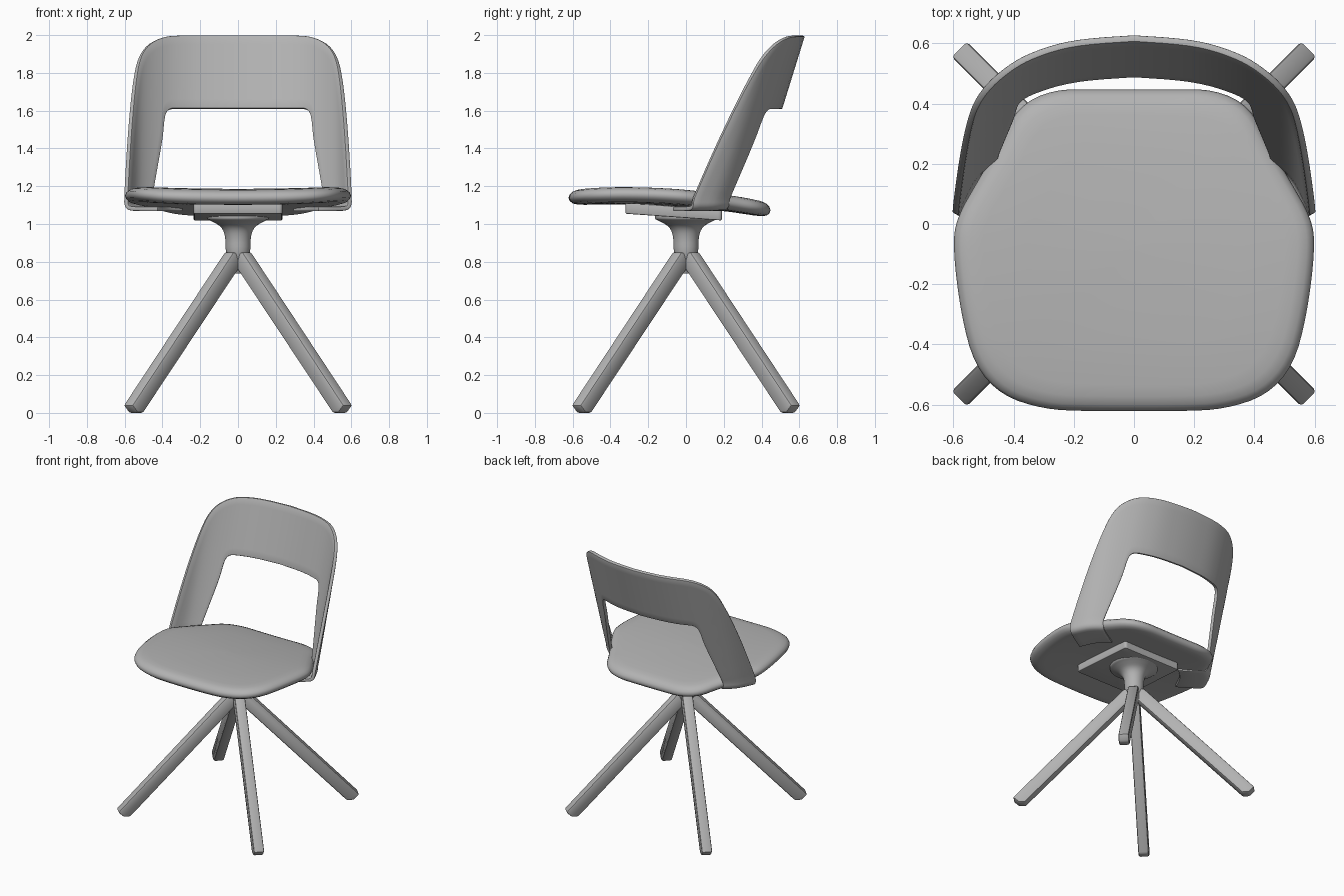
import bpy
import bmesh
import math
from mathutils import Vector, Matrix

cube = bpy.data.objects.get("Cube")
if cube:
    bpy.data.objects.remove(cube, do_unlink=True)

grey = bpy.data.materials.new("warm_grey")
grey.use_nodes = True
colour = (0.45, 0.45, 0.45, 1)
grey.diffuse_color = colour
grey.node_tree.nodes["Principled BSDF"].inputs["Base Color"].default_value = colour


def round_off(points, times=2, closed=False):
    """Corner cutting of a list of equal-length tuples."""
    pts = [Vector(p) for p in points]
    for _ in range(times):
        pairs = list(zip(pts, pts[1:] + pts[:1] if closed else pts[1:]))
        cut = []
        for a, b in pairs:
            cut += [a * 0.75 + b * 0.25, a * 0.25 + b * 0.75]
        pts = cut if closed else [pts[0]] + cut[1:-1] + [pts[-1]]
    return pts


def make_object(name, bm):
    mesh = bpy.data.meshes.new(name)
    bm.to_mesh(mesh)
    bm.free()
    mesh.materials.append(grey)
    obj = bpy.data.objects.new(name, mesh)
    bpy.context.scene.collection.objects.link(obj)
    return obj


def loft(name, rings):
    """Skin closed rings of points and cap both ends."""
    bm = bmesh.new()
    loops = [[bm.verts.new(p) for p in ring] for ring in rings]
    n = len(loops[0])
    for a, b in zip(loops, loops[1:]):
        for i in range(n):
            j = (i + 1) % n
            bm.faces.new((a[i], a[j], b[j], b[i]))
    bm.faces.new(loops[0][::-1])
    bm.faces.new(loops[-1])
    bmesh.ops.recalc_face_normals(bm, faces=bm.faces)
    return make_object(name, bm)


def finish(obj, bevel=0.0, angle=35):
    if bevel:
        mod = obj.modifiers.new("bevel", "BEVEL")
        mod.width, mod.segments = bevel, 2
        mod.limit_method, mod.angle_limit = "ANGLE", math.radians(40)
    bpy.ops.object.select_all(action="DESELECT")
    obj.select_set(True)
    bpy.context.view_layer.objects.active = obj
    for mod in list(obj.modifiers):
        bpy.ops.object.modifier_apply(modifier=mod.name)
    bpy.ops.object.shade_smooth_by_angle(angle=math.radians(angle))


# Seat: rounded outline, padded edge, gently dished and sloping to the back
half = [(0.16, -0.622), (0.3, -0.615), (0.44, -0.57), (0.53, -0.47), (0.575, -0.3),
        (0.602, -0.08), (0.59, 0.02), (0.515, 0.15), (0.45, 0.26),
        (0.385, 0.39), (0.27, 0.447), (0.12, 0.447)]
outline = round_off(half + [(-x, y) for x, y in reversed(half)], 2, True)


def seat_ring(scale, height):
    ring = []
    for p in outline:
        x, y = p.x * scale, (p.y + 0.08) * scale - 0.08
        mid = 1.13 - 0.082 * y - 0.109 * y * y + 0.04 * x * x
        ring.append((x, y, mid + 0.041 * height))
    return ring


edge = [(0.02, 1), (0.3, 1), (0.6, 1), (0.84, 1), (0.91, 0.94), (0.96, 0.75), (0.99, 0.4)]
section = [(s, -h) for s, h in edge] + [(1, 0)] + edge[::-1]
finish(loft("seat", [seat_ring(s, h) for s, h in section]), angle=60)

# Backrest: bent sheet whose arms run down and fold under the seat
plan = round_off([(0, 0.618), (0.2, 0.605), (0.35, 0.56), (0.46, 0.495),
                  (0.53, 0.435), (0.56, 0.385), (0.595, 0.305)])


def plan_y(x):
    for a, b in zip(plan, plan[1:]):
        if x <= b.x:
            return a.y + (b.y - a.y) * (x - a.x) / (b.x - a.x)
    return plan[-1].y


# outer x, outer z, inner x, inner z, inward shift
stations = round_off([
    (0, 1.997, 0, 1.61, 0), (0.17, 1.997, 0.17, 1.61, 0), (0.3, 1.997, 0.31, 1.61, 0),
    (0.4, 1.99, 0.36, 1.61, 0), (0.48, 1.95, 0.385, 1.59, 0),
    (0.525, 1.88, 0.395, 1.54, 0), (0.547, 1.77, 0.4, 1.47, 0),
    (0.565, 1.6, 0.415, 1.38, 0), (0.58, 1.4, 0.435, 1.27, 0),
    (0.595, 1.13, 0.46, 1.13, 0), (0.595, 1.095, 0.46, 1.095, 0.004),
    (0.595, 1.08, 0.46, 1.08, 0.03), (0.595, 1.08, 0.46, 1.08, 0.2)])
bm = bmesh.new()
rows = []
steps = 8
for xo, zo, xi, zi, shift in stations:
    row = []
    for k in range(steps + 1):
        t = k / steps
        x, z = xo + (xi - xo) * t, zo + (zi - zo) * t
        y = plan_y(x) - 0.31 * (2 - max(z, 1.13))
        row.append(bm.verts.new((x - 0.85 * shift, y - 0.53 * shift, z)))
    rows.append(row)
for a, b in zip(rows, rows[1:]):
    for k in range(steps):
        bm.faces.new((a[k], a[k + 1], b[k + 1], b[k]))
backrest = make_object("backrest", bm)
backrest.modifiers.new("mirror", "MIRROR")
shell = backrest.modifiers.new("thickness", "SOLIDIFY")
shell.thickness, shell.offset = 0.024, 0
finish(backrest, 0.006)

# Mounting plate under the seat, tilted with it
plate_outline = round_off([(0.235, -0.32), (0.235, -0.28), (0.235, 0.15), (0.235, 0.19),
                           (0.2, 0.19), (-0.2, 0.19), (-0.235, 0.19), (-0.235, 0.15),
                           (-0.235, -0.28), (-0.235, -0.32), (-0.2, -0.32), (0.2, -0.32)],
                          2, True)
plate = [[(p.x, p.y, z - 0.07 * p.y) for p in plate_outline] for z in (1.032, 1.09)]
finish(loft("mounting_plate", plate), 0.006)

# Turned hub flaring up to the plate
profile = round_off([(0.018, 0.737), (0.04, 0.78), (0.066, 0.85), (0.066, 0.93),
                     (0.085, 0.985), (0.14, 1.015), (0.165, 1.025), (0.165, 1.05)])
turns = [math.tau * i / 40 for i in range(40)]
finish(loft("hub", [[(r * math.cos(a), r * math.sin(a), z) for a in turns]
                    for r, z in profile]))

# Four splayed legs with chamfered edges and feet
leg_side = [(0.74, 0), (0.785, 0), (0.825, 0.04), (0.07, 0.85), (0.03, 0.85), (0, 0.79)]
corners = {"back_left": 45, "back_right": 135, "front_right": 225, "front_left": 315}
for corner, degrees in corners.items():
    leg = loft(corner + "_leg", [[(r, w, z) for r, z in leg_side] for w in (-0.036, 0.036)])
    leg.data.transform(Matrix.Rotation(math.radians(degrees), 4, "Z"))
    finish(leg, 0.012)
